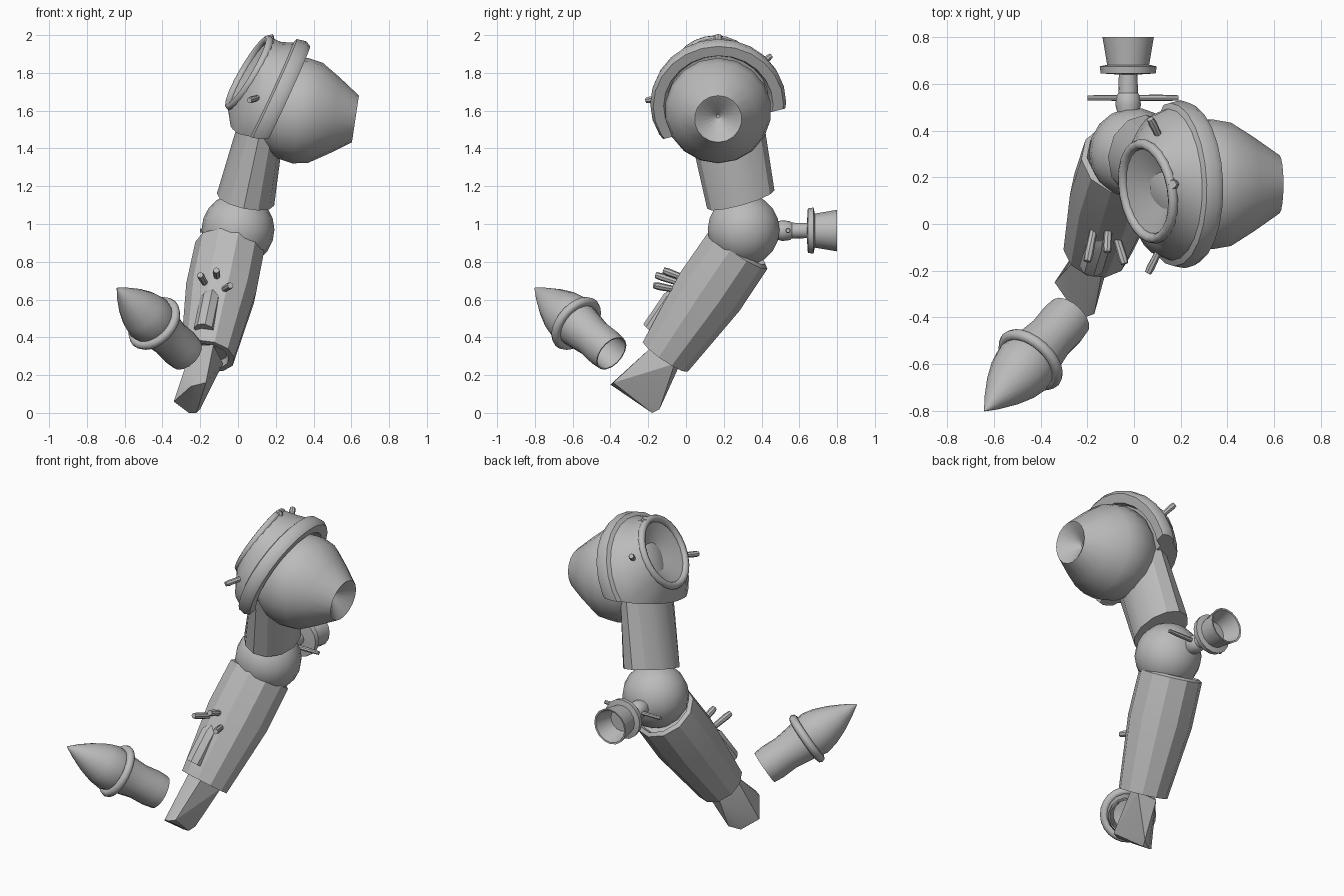
import bpy, bmesh, math
from mathutils import Vector, Matrix

cube = bpy.data.objects.get("Cube")
if cube:
    bpy.data.objects.remove(cube, do_unlink=True)

grey = bpy.data.materials.new("plain grey")
grey.use_nodes = True
grey.diffuse_color = (0.5, 0.5, 0.5, 1)
grey.node_tree.nodes["Principled BSDF"].inputs["Base Color"].default_value = (0.5, 0.5, 0.5, 1)


def finish(name, bm, angle=32):
    bmesh.ops.recalc_face_normals(bm, faces=bm.faces[:])
    mesh = bpy.data.meshes.new(name)
    bm.to_mesh(mesh)
    bm.free()
    mesh.materials.append(grey)
    obj = bpy.data.objects.new(name, mesh)
    bpy.context.collection.objects.link(obj)
    bpy.ops.object.select_all(action="DESELECT")
    obj.select_set(True)
    bpy.context.view_layer.objects.active = obj
    bpy.ops.object.shade_smooth_by_angle(angle=math.radians(angle))
    return obj


def loft(sections, sides):
    """Skin over (centre, axis, radius across, radius along) sections."""
    bm = bmesh.new()
    rings = []
    for centre, axis, ra, rb in sections:
        axis = Vector(axis).normalized()
        ref = Vector((1, 0, 0)) if abs(axis.y) > 0.9 else Vector((0, 1, 0))
        u = ref.cross(axis).normalized()
        v = axis.cross(u)
        rings.append([bm.verts.new(Vector(centre) + u * ra * math.cos(a) + v * rb * math.sin(a))
                      for a in (math.tau * i / sides for i in range(sides))])
    for low, high in zip(rings, rings[1:]):
        for i in range(sides):
            j = (i + 1) % sides
            bm.faces.new((low[i], low[j], high[j], high[i]))
    bm.faces.new(rings[0])
    bm.faces.new(rings[-1])
    return bm


def turned(name, start, axis, profile, sides=16):
    """Round part from (distance, radius) steps along an axis."""
    axis = Vector(axis).normalized()
    return finish(name, loft([(Vector(start) + axis * t, axis, r, r) for t, r in profile], sides))


def peg(name, a, b, r=0.018):
    a, b = Vector(a), Vector(b)
    length = (b - a).length
    turned(name, a, b - a, [(0, r * 0.8), (length * 0.8, r), (length, r * 0.8)], 8)


def hoop(name, centre, axis, radius, tube, sides=24):
    """Solid ring."""
    bm = bmesh.new()
    rot = Vector(axis).to_track_quat("Z", "Y").to_matrix().to_4x4()
    place = Matrix.Translation(centre) @ rot
    grid = []
    for i in range(sides):
        a = math.tau * i / sides
        grid.append([])
        for k in range(8):
            b = math.tau * k / 8
            r = radius + tube * math.cos(b)
            grid[-1].append(bm.verts.new(place @ Vector((r * math.cos(a), r * math.sin(a), tube * math.sin(b)))))
    for i in range(sides):
        for k in range(8):
            n, m = (i + 1) % sides, (k + 1) % 8
            bm.faces.new((grid[i][k], grid[n][k], grid[n][m], grid[i][m]))
    finish(name, bm, 60)


# Shoulder bulb with a recessed end
turned("shoulder_bulb", (0.33, 0.17, 1.6), (1, 0, -0.15),
       [(-0.27, 0.06), (-0.2, 0.2), (-0.1, 0.265), (0, 0.282), (0.08, 0.268),
        (0.18, 0.205), (0.295, 0.125), (0.29, 0.115), (0.2, 0.01)], 18)

# Shoulder pad: dome, flange and dished window, cut off at the bottom
tilt, window_axis = Vector((-0.9, -0.03, 0.42)).normalized(), Vector((-0.85, -0.15, 0.5)).normalized()
lip, window = Vector((0.2, 0.17, 1.645)), Vector((0.06, 0.14, 1.8))
sections = [(window - window_axis * 0.12, window_axis, 0.02, 0.02),
            (window, window_axis, 0.19, 0.19), (window, window_axis, 0.22, 0.22)]
sections += [(lip + tilt * t, tilt, r, r) for t, r in
             ((0.11, 0.3), (0.05, 0.325), (0.04, 0.35), (-0.01, 0.36), (-0.04, 0.345), (-0.04, 0.29), (0, 0.27))]
bm = loft(sections, 24)
cut = bmesh.ops.bisect_plane(bm, geom=bm.verts[:] + bm.edges[:] + bm.faces[:],
                             plane_co=(0, 0, 1.48), plane_no=(0, -0.25, 1), clear_inner=True)
bmesh.ops.holes_fill(bm, edges=[e for e in bm.edges if e.is_boundary], sides=0)
finish("shoulder_pad", bm, 40)
hoop("pad_window_ring", window, window_axis, 0.205, 0.022)
peg("pad_peg_top", (0.18, 0.17, 1.95), (0.165, 0.17, 2.0), 0.022)
peg("pad_peg_front", (0.11, -0.11, 1.67), (0.06, -0.21, 1.655))
peg("pad_peg_back", (0.11, 0.37, 1.83), (0.07, 0.45, 1.89))

# Upper arm sleeve
sleeve_axis = (-0.09, 0.12, -0.42)
finish("upper_arm", loft([((0.13, 0.21, 1.55), sleeve_axis, 0.12, 0.2),
                          ((0.04, 0.29, 1.13), sleeve_axis, 0.155, 0.185),
                          ((0.04, 0.29, 1.13), sleeve_axis, 0.13, 0.16)], 12))

# Elbow ball
turned("elbow", (0.0, 0.305, 0.97), (0, 0, 1),
       [(0.192 * math.sin(math.pi * k / 10), 0.192 * math.cos(math.pi * k / 10) + 0.001) for k in range(-5, 6)], 18)

# Forearm cuff with a rail on its front
cuff_top, cuff_end = Vector((-0.04, 0.285, 0.88)), Vector((-0.16, -0.11, 0.3))
run = cuff_end - cuff_top
finish("forearm_cuff", loft([(cuff_top + run * t, run, r, r) for t, r in
                             ((0.04, 0.15), (0, 0.165), (0.02, 0.187), (0.4, 0.19), (1, 0.145), (1, 0.115), (0.95, 0.1))], 11))
rail_base = Vector((-0.18, -0.18, 0.44))
turned("forearm_rail", rail_base, -run, [(0, 0.055), (0.2, 0.055), (0.25, 0.03)], 8)
for n, (a, b) in enumerate([((-0.17, -0.01, 0.68), (-0.2, -0.16, 0.73)),
                            ((-0.11, 0, 0.71), (-0.115, -0.12, 0.755)),
                            ((-0.08, -0.04, 0.65), (-0.04, -0.17, 0.675))]):
    peg("forearm_peg_%d" % (n + 1), a, b, 0.02)

# Wedge-shaped hand
bm = bmesh.new()
for co in [(-0.25, -0.38, 0.14), (-0.17, -0.385, 0.16), (-0.21, -0.4, 0.15), (-0.34, -0.25, 0.06),
           (-0.2, -0.14, 0.02), (-0.26, -0.18, 0), (-0.22, -0.18, 0),
           (-0.24, -0.14, 0.36), (-0.13, -0.17, 0.36), (-0.08, -0.06, 0.26), (-0.2, -0.04, 0.24)]:
    bm.verts.new(co)
bmesh.ops.convex_hull(bm, input=bm.verts[:])
finish("hand", bm)

# Rocket flying clear of the hand
tail, nose = Vector((-0.275, -0.395, 0.315)), Vector((-0.64, -0.8, 0.66))
flight = nose - tail
turned("rocket_body", tail, flight, [(0.3, 0.01), (0.28, 0.085), (0, 0.095), (0, 0.102), (0.06, 0.108),
                                     (0.15, 0.104), (0.3, 0.125), (0.35, 0.135), (0.42, 0.12),
                                     (0.5, 0.088), (0.58, 0.045), (flight.length, 0.003)])
hoop("rocket_ring", tail + flight * 0.46, flight, 0.137, 0.025)

# Valve behind the elbow
turned("valve", (-0.025, 0.45, 0.965), (0, 1, 0),
       [(0, 0.04), (0.06, 0.055), (0.1, 0.05), (0.11, 0.042), (0.19, 0.04), (0.195, 0.118),
        (0.225, 0.122), (0.232, 0.09), (0.35, 0.11), (0.348, 0.1), (0.24, 0.07)])
peg("valve_bar", (-0.2, 0.54, 0.965), (0.19, 0.54, 0.965), 0.014)
